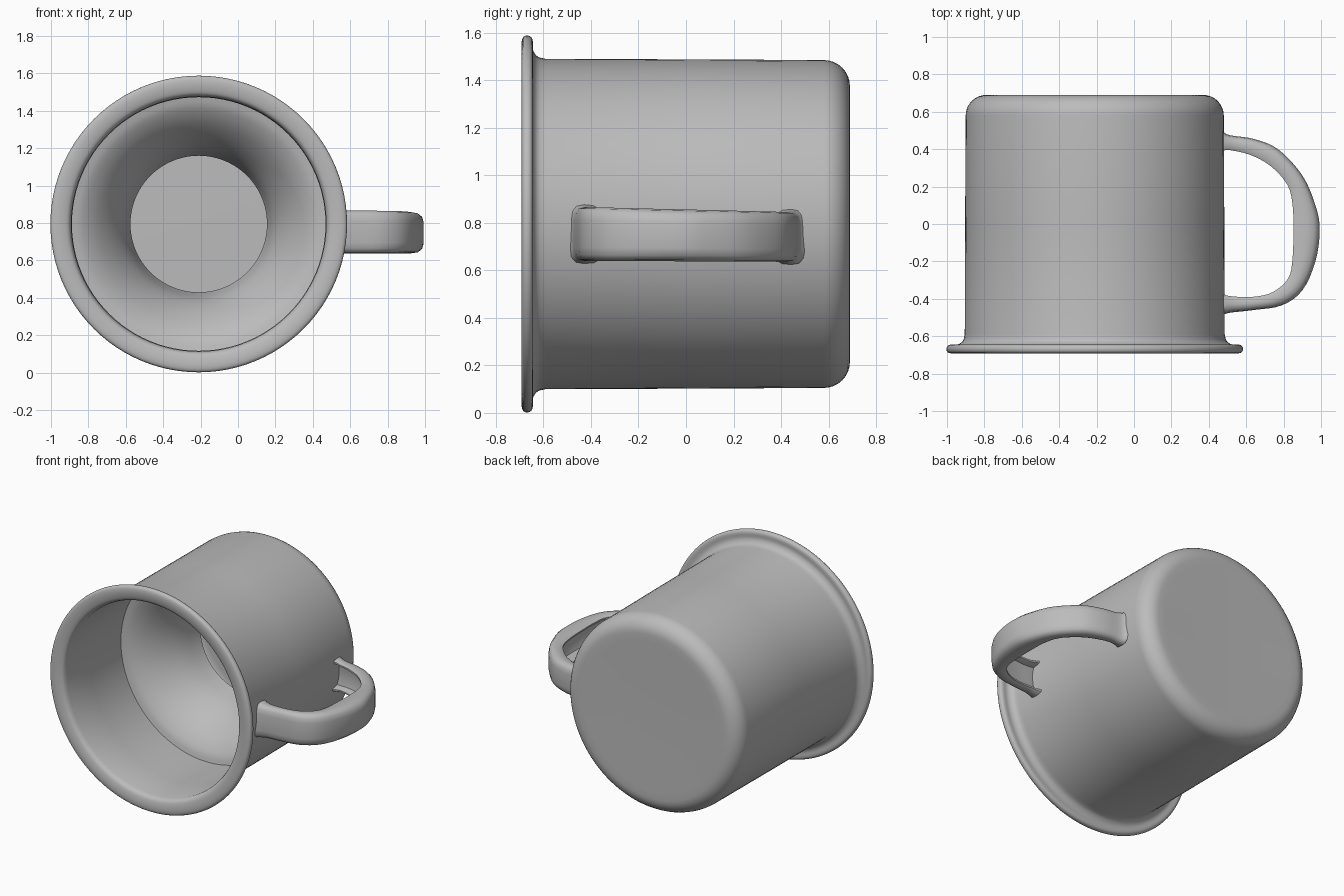
import bpy, bmesh, math
from mathutils import Vector

if "Cube" in bpy.data.objects:
    bpy.data.objects.remove(bpy.data.objects["Cube"])

CX, CZ = -0.21, 0.795      # axis of the cup, running along y

grey = bpy.data.materials.new("plain_grey")
grey.diffuse_color = (0.5, 0.5, 0.5, 1)
grey.use_nodes = True
grey.node_tree.nodes["Principled BSDF"].inputs["Base Color"].default_value = grey.diffuse_color


def smooth_path(points, steps):
    """Catmull-Rom curve through the points."""
    p = [Vector(q) for q in points]
    p = [2 * p[0] - p[1]] + p + [2 * p[-1] - p[-2]]
    out = []
    for i in range(1, len(p) - 2):
        a, b, c, d = p[i - 1:i + 3]
        for k in range(steps):
            t = k / steps
            out.append(0.5 * (2 * b + (c - a) * t + (2 * a - 5 * b + 4 * c - d) * t * t
                              + (3 * b - a - 3 * c + d) * t ** 3))
    return out + [p[-2]]


def finish(bm, name, angle):
    me = bpy.data.meshes.new(name)
    bm.to_mesh(me)
    bm.free()
    me.materials.append(grey)
    ob = bpy.data.objects.new(name, me)
    bpy.context.collection.objects.link(ob)
    bpy.ops.object.select_all(action='DESELECT')
    ob.select_set(True)
    bpy.context.view_layer.objects.active = ob
    bpy.ops.object.shade_smooth_by_angle(angle=math.radians(angle))
    return ob


def lathe(name, profile, n=96):
    """Spin (radius, y) points about the cup axis."""
    bm = bmesh.new()
    rings = []
    for r, y in profile:
        if r < 1e-5:
            rings.append([bm.verts.new((CX, y, CZ))] * n)
        else:
            rings.append([bm.verts.new((CX + r * math.cos(2 * math.pi * k / n), y,
                                        CZ + r * math.sin(2 * math.pi * k / n)))
                          for k in range(n)])
    for a, b in zip(rings, rings[1:]):
        for k in range(n):
            m = (k + 1) % n
            bm.faces.new(list(dict.fromkeys((a[k], a[m], b[m], b[k]))))
    return finish(bm, name, 40)


# cup: base, rounded heel, wall, flared rolled rim, then the inside wall
heel = [(0.58 + 0.11 * math.sin(t), 0.58 + 0.11 * math.cos(t))
        for t in [math.pi / 2 * k / 8 for k in range(9)]]
rim = smooth_path([(0.695, -0.59), (0.705, -0.625), (0.735, -0.645), (0.77, -0.645),
                   (0.787, -0.652), (0.793, -0.668), (0.787, -0.685), (0.765, -0.692),
                   (0.73, -0.69), (0.695, -0.678), (0.681, -0.65)], 3)
lathe("cup_body", [(0, 0.685), (0.3, 0.685), (0.53, 0.69)] + heel
      + [(0.693, 0.0)] + [tuple(v) for v in rim] + [(0.678, -0.4), (0.678, -0.04)])

# inner funnel: bulging collar narrowing to a round opening
lathe("inner_funnel", [tuple(v) for v in smooth_path(
    [(0.685, -0.05), (0.62, -0.03), (0.54, 0.03), (0.46, 0.13), (0.40, 0.25), (0.365, 0.40)], 4)])

# handle: channel section swept between an outer and an inner outline
outer = smooth_path([(0.47, 0.50), (0.51, 0.475), (0.64, 0.455), (0.77, 0.40), (0.90, 0.26),
                     (0.97, 0.10), (0.993, -0.03), (0.97, -0.20), (0.90, -0.355),
                     (0.79, -0.435), (0.64, -0.46), (0.51, -0.475), (0.47, -0.49)], 4)
inner = smooth_path([(0.47, 0.39), (0.51, 0.395), (0.62, 0.37), (0.73, 0.31), (0.82, 0.21),
                     (0.848, 0.10), (0.852, -0.03), (0.848, -0.18), (0.825, -0.29),
                     (0.74, -0.365), (0.63, -0.39), (0.51, -0.385), (0.47, -0.37)], 4)
half = [(0, 0.0), (0, 0.5), (0.06, 0.78), (0.22, 0.95), (0.5, 1.0), (0.85, 0.97),
        (1, 0.9), (1, 0.8), (0.85, 0.74), (0.5, 0.68), (0.42, 0.4), (0.4, 0.0)]
section = half + [(d, -w) for d, w in half[-2:0:-1]]
bm = bmesh.new()
loops = []
for o, i in zip(outer, inner):
    s = max(-1, min(1, o.y / 0.45))
    zc, hw = 0.747 - 0.006 * s, 0.109 - 0.004 * s + 0.012 * max(0, (0.54 - o.x) / 0.07)
    loops.append([bm.verts.new((*o.lerp(i, d), zc + w * hw)) for d, w in section])
for a, b in zip(loops, loops[1:]):
    for k in range(len(section)):
        m = (k + 1) % len(section)
        bm.faces.new((a[k], a[m], b[m], b[k]))
bm.faces.new(loops[0])
bm.faces.new(loops[-1][::-1])
bmesh.ops.recalc_face_normals(bm, faces=bm.faces)
finish(bm, "handle", 50)
